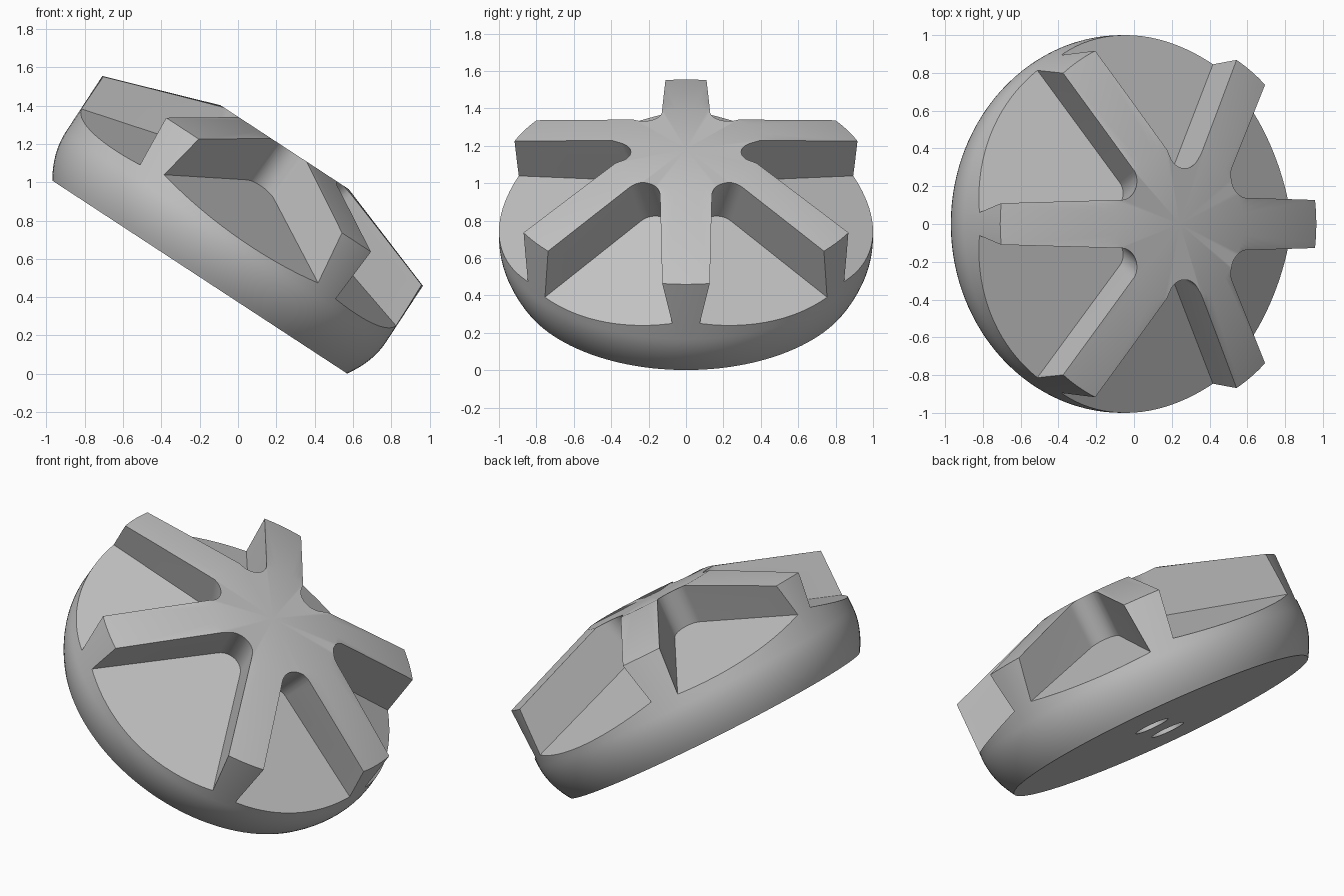
import bpy, bmesh
from math import sin, cos, pi, radians
from mathutils import Vector, Matrix
from mathutils.geometry import intersect_line_line_2d  # noqa: F401

if "Cube" in bpy.data.objects:
    bpy.data.objects.remove(bpy.data.objects["Cube"])

TILT = radians(33.2)     # lean of the whole part
K = 0.37                 # slope of the pocket floors
RIM = 0.60               # height of the rib tops at the rim

grey = bpy.data.materials.new("plain_grey")
grey.use_nodes = True
grey.diffuse_color = (0.55, 0.55, 0.55, 1)
grey.node_tree.nodes["Principled BSDF"].inputs["Base Color"].default_value = (0.55, 0.55, 0.55, 1)


def make_object(name, bm):
    bmesh.ops.recalc_face_normals(bm, faces=bm.faces)
    mesh = bpy.data.meshes.new(name)
    bm.to_mesh(mesh)
    bm.free()
    mesh.materials.append(grey)
    obj = bpy.data.objects.new(name, mesh)
    bpy.context.collection.objects.link(obj)
    return obj


def ray(angle):
    return Vector((cos(angle), sin(angle)))


def lathe(name, profile, steps=128):
    bm = bmesh.new()
    verts = [bm.verts.new((r, 0, h)) for r, h in profile]
    edges = [bm.edges.new(pair) for pair in zip(verts, verts[1:])]
    bmesh.ops.spin(bm, geom=verts + edges, cent=(0, 0, 0), axis=(0, 0, 1),
                   angle=2 * pi, steps=steps, use_duplicate=False)
    bmesh.ops.remove_doubles(bm, verts=bm.verts, dist=0.0005)
    return make_object(name, bm)


def pocket_cutter(low, high, wall_low, wall_high, lean, depth):
    """Rounded wedge, pushed square to a sloping floor."""
    low, high, wall_low, wall_high, lean = map(radians, (low, high, wall_low, wall_high, lean))
    p, q, d, e = ray(low), ray(high), ray(wall_low), ray(wall_high)
    # wedge apex where both walls meet
    gap = q - p
    apex = p + d * ((gap.x * e.y - gap.y * e.x) / (d.x * e.y - d.y * e.x))
    half = (wall_high - wall_low) / 2
    radius = 0.1
    centre = apex + ray((wall_low + wall_high) / 2) * radius / sin(half)
    start, end = wall_low + 1.5 * pi, wall_high + 0.5 * pi
    steps = 14
    outline = [apex + d * 1.3]
    outline += [centre + ray(start + (end - start) * i / steps) * radius for i in range(steps + 1)]
    outline.append(apex + e * 1.3)

    bm = bmesh.new()
    out = ray(lean)
    floor, roof = [], []
    for pt in outline:
        h = (depth + K - K * pt.dot(out) + RIM * K * K) / (1 + K * K)
        for ring, z in ((floor, h), (roof, 1.1)):
            ring.append(bm.verts.new((*(pt + out * K * (z - RIM)), z)))
    bm.faces.new(floor)
    bm.faces.new(roof)
    for i in range(len(outline)):
        j = (i + 1) % len(outline)
        bm.faces.new((floor[i], floor[j], roof[j], roof[i]))
    return make_object("pocket_cutter", bm)


def hole_cutter(x, y):
    bm = bmesh.new()
    bmesh.ops.create_cone(bm, cap_ends=True, segments=48, radius1=0.1, radius2=0.1,
                          depth=0.6, matrix=Matrix.Translation((x, y, 0)))
    return make_object("hole_cutter", bm)


# Turned body: flat base, rounded lower wall, upright rim, conical top with flat hub
bulge = [(1 - 0.08 * (1 - i / 10) ** 2, 0.25 * i / 10) for i in range(11)]
body = lathe("ribbed_knob", [(0, 0)] + bulge + [(1, RIM), (0.4, 0.81), (0, 0.81)])

# Pockets on one side, then their mirrored partners: the ribs remain between them
pockets = [
    (7.3, 47.5, 3, 51, 38, 0.286),
    (60.3, 113.5, 57, 117, 82, 0.28),
    (127, 173.7, 123, 177, 137, 0.312),
]
cutters = []
for low, high, wall_low, wall_high, lean, depth in pockets:
    cutters.append(pocket_cutter(low, high, wall_low, wall_high, lean, depth))
    cutters.append(pocket_cutter(-high, -low, -wall_high, -wall_low, -lean, depth))

# Two blind holes in the base
cutters += [hole_cutter(0.15, 0.07), hole_cutter(-0.27, -0.21)]

bpy.context.view_layer.objects.active = body
for cutter in cutters:
    cutter.hide_render = True
    mod = body.modifiers.new("cut", "BOOLEAN")
    mod.operation = "DIFFERENCE"
    mod.solver = "EXACT"
    mod.object = cutter
    bpy.ops.object.modifier_apply(modifier=mod.name)
    bpy.data.objects.remove(cutter)

# Smooth shading with crisp edges, then lean the part over
for obj in bpy.context.selected_objects:
    obj.select_set(False)
body.select_set(True)
bpy.ops.object.shade_smooth_by_angle(angle=radians(30))
body.rotation_euler = (0, TILT, 0)
body.location = (-0.2, 0, 0.505)
